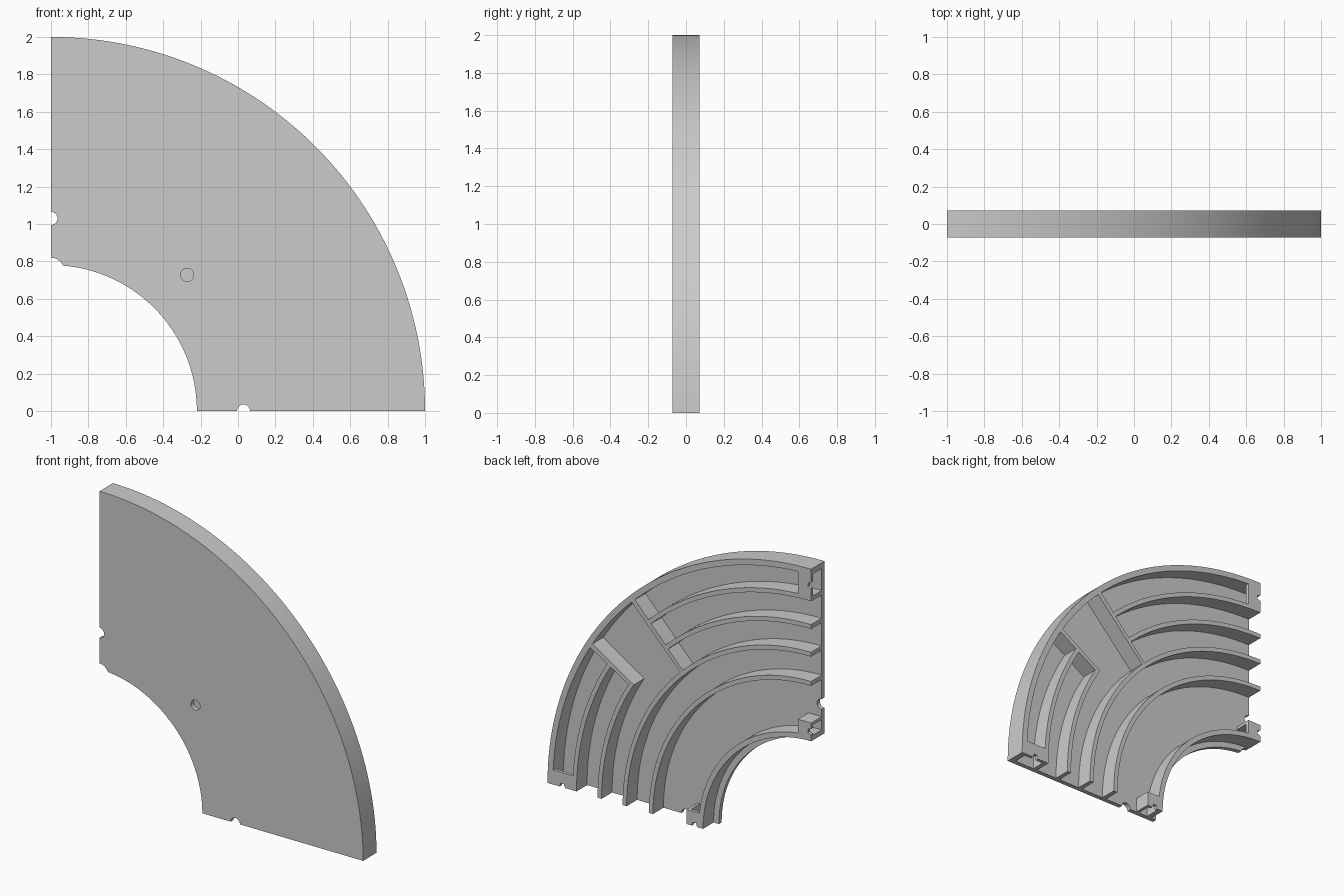
import bpy, bmesh, math

if "Cube" in bpy.data.objects:
    bpy.data.objects.remove(bpy.data.objects["Cube"])

grey = bpy.data.materials.new("plain grey")
grey.diffuse_color = (0.6, 0.6, 0.6, 1)
grey.use_nodes = True
grey.node_tree.nodes["Principled BSDF"].inputs["Base Color"].default_value = grey.diffuse_color

FRONT, FLOOR, BACK = -0.0725, -0.042, 0.0725
CX = -1.0  # arc centre: x = -1, z = 0


def prism(name, pts, y0, y1):
    """Extrude a polygon in the x-z plane from y0 to y1."""
    bm = bmesh.new()
    lo = [bm.verts.new((x, y0, z)) for x, z in pts]
    hi = [bm.verts.new((x, y1, z)) for x, z in pts]
    n = len(pts)
    bm.faces.new(lo)
    bm.faces.new(hi[::-1])
    for i in range(n):
        j = (i + 1) % n
        bm.faces.new((lo[i], hi[i], hi[j], lo[j]))
    bmesh.ops.recalc_face_normals(bm, faces=bm.faces)
    me = bpy.data.meshes.new(name)
    bm.to_mesh(me)
    bm.free()
    me.materials.append(grey)
    ob = bpy.data.objects.new(name, me)
    bpy.context.collection.objects.link(ob)
    return ob


def polar(r, deg):
    a = math.radians(deg)
    return (CX + r * math.cos(a), r * math.sin(a))


def sector(name, r0, r1, a0=0, a1=90, y0=FLOOR, y1=BACK):
    n = max(4, int(a1 - a0))
    angs = [a0 + (a1 - a0) * i / n for i in range(n + 1)]
    pts = [polar(r1, a) for a in angs] + [polar(r0, a) for a in reversed(angs)]
    return prism(name, pts, y0, y1)


# Front plate with bolt holes and a relieved inner corner
plate = sector("front_plate", 0.78, 2.0, y0=FRONT, y1=FLOOR)
holes = [(*polar(1.03, a), 0.035) for a in (0, 45, 90)] + [(-1.0, 0.75, 0.07)]
for x, z, r in holes:
    pts = [(x + r * math.cos(math.tau * i / 32), z + r * math.sin(math.tau * i / 32))
           for i in range(32)]
    cutter = prism("hole_cutter", pts, -0.2, 0.2)
    mod = plate.modifiers.new("hole", 'BOOLEAN')
    mod.operation = 'DIFFERENCE'
    mod.solver = 'EXACT'
    mod.object = cutter
    bpy.context.view_layer.objects.active = plate
    bpy.ops.object.modifier_apply(modifier=mod.name)
    bpy.data.objects.remove(cutter)

# Rim walls and continuous ribs
sector("outer_wall", 1.96, 2.0)
sector("inner_wall", 0.82, 0.855)
for r in (1.2, 1.4):
    sector("long_rib", r, r + 0.03)

# Ribs interrupted by the open bay, and the two bay walls
A0, A1 = 32.2, 46.0
for r in (1.59, 1.78):
    sector("lower_rib", r, r + 0.03, 0, A0)
    sector("upper_rib", r, r + 0.03, A1, 90)
sector("bay_wall_lower", 1.59, 1.965, A0 - 1, A0)
sector("bay_wall_upper", 1.4, 1.965, A1, A1 + 1)


# Joining clips at both ends: r runs along the end edge, d away from it
def clip(name, top, r0, r1, side):
    def place(pts):
        return [(CX + d, r) if top else (CX + r, d) for r, d in pts]
    m = (r0 + r1) / 2
    cap = [(r0, 0), (m - 0.02, 0), (m - 0.012, 0.025), (m + 0.012, 0.025),
           (m + 0.02, 0), (r1, 0), (r1, 0.1), (r0, 0.1)]
    prism(name + "_cap", place(cap), BACK - 0.022, BACK)
    if side:
        wall = [(r1 - 0.02, 0), (r1, 0), (r1, 0.1), (r1 - 0.02, 0.1)]
        prism(name + "_side", place(wall), FLOOR, BACK - 0.022)


for top in (False, True):
    clip("outer_clip", top, 1.785, 1.99, False)
    clip("inner_clip", top, 0.825, 0.945, True)

# Smooth arcs, sharp edges
for ob in bpy.context.scene.objects:
    ob.select_set(True)
bpy.context.view_layer.objects.active = plate
bpy.ops.object.shade_smooth_by_angle(angle=math.radians(30))
